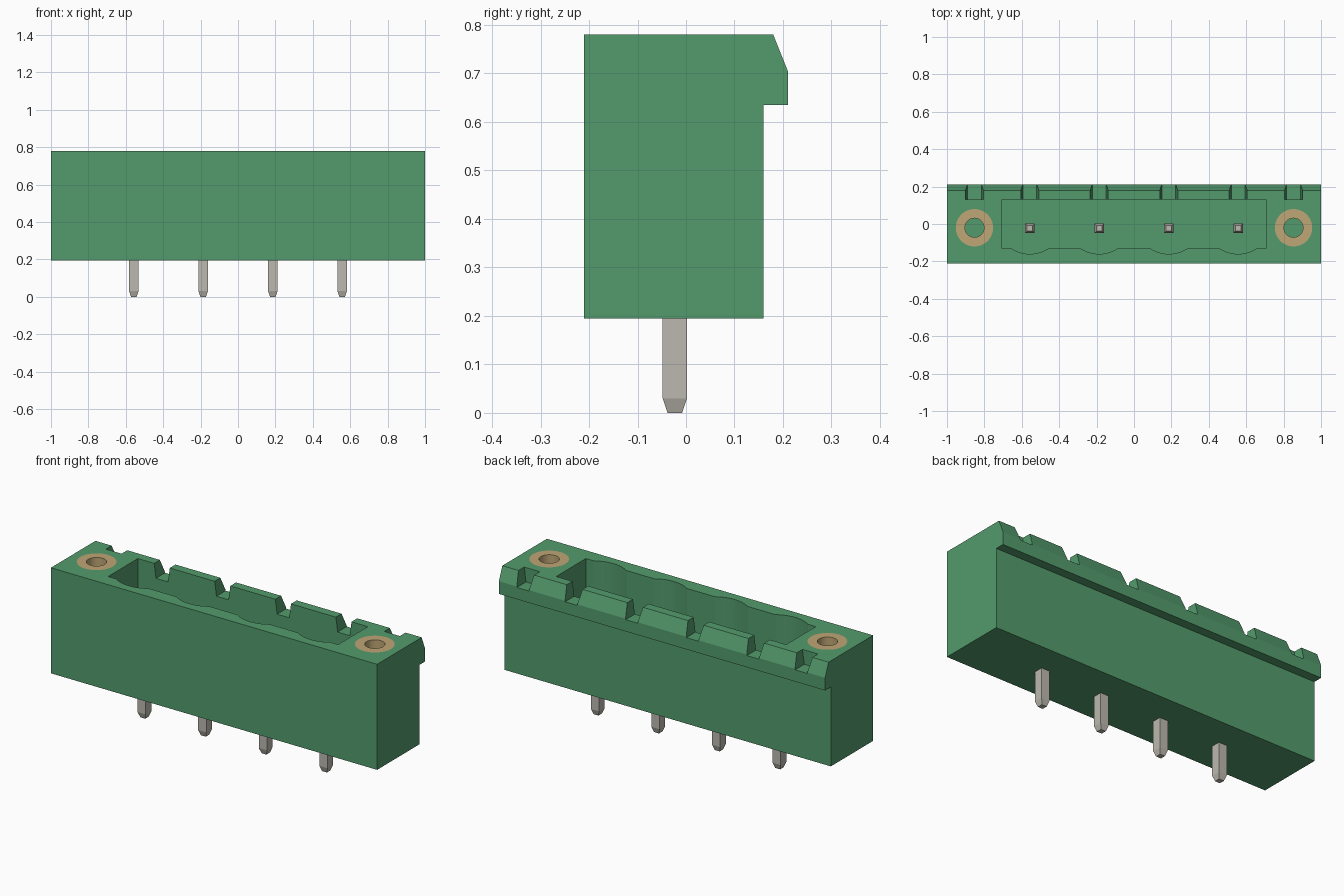
import bpy, bmesh, math
from mathutils import Vector

if "Cube" in bpy.data.objects:
    bpy.data.objects.remove(bpy.data.objects["Cube"], do_unlink=True)


def material(name, rgb, metallic=0.0):
    m = bpy.data.materials.new(name)
    m.use_nodes = True
    m.diffuse_color = (*rgb, 1)
    bsdf = m.node_tree.nodes["Principled BSDF"]
    bsdf.inputs["Base Color"].default_value = (*rgb, 1)
    bsdf.inputs["Metallic"].default_value = metallic
    return m


GREEN = material("green plastic", (0.087, 0.33, 0.152))
BRASS = material("brass", (0.52, 0.385, 0.18))
TIN = material("tinned metal", (0.50, 0.485, 0.425))

PIN_X = [-0.557, -0.186, 0.186, 0.557]
PIN_Y = -0.023
NUT_X = [-0.853, 0.853]
NUT_Y = -0.02
TOP, BASE, FLOOR, NUT_FLOOR = 0.78, 0.195, 0.28, 0.45


def mesh_object(name, bm, mat):
    bmesh.ops.recalc_face_normals(bm, faces=bm.faces)
    me = bpy.data.meshes.new(name)
    bm.to_mesh(me)
    bm.free()
    me.materials.append(mat)
    ob = bpy.data.objects.new(name, me)
    bpy.context.collection.objects.link(ob)
    return ob


def prism(name, outline, offset, mat):
    """Extrude a closed 3D outline along an offset vector."""
    bm = bmesh.new()
    face = bm.faces.new([bm.verts.new(p) for p in outline])
    new = bmesh.ops.extrude_face_region(bm, geom=[face])["geom"]
    verts = [v for v in new if isinstance(v, bmesh.types.BMVert)]
    bmesh.ops.translate(bm, verts=verts, vec=Vector(offset))
    return mesh_object(name, bm, mat)


def rings_to_solid(name, rings, mat, closed_loop=False):
    """Skin a list of equal-length rings; cap the ends or join last to first."""
    bm = bmesh.new()
    rows = [[bm.verts.new(p) for p in ring] for ring in rings]
    n = len(rows[0])
    pairs = list(zip(rows, rows[1:]))
    if closed_loop:
        pairs.append((rows[-1], rows[0]))
    else:
        bm.faces.new(rows[0])
        bm.faces.new(rows[-1])
    for a, b in pairs:
        for i in range(n):
            j = (i + 1) % n
            bm.faces.new((a[i], a[j], b[j], b[i]))
    return mesh_object(name, bm, mat)


def circle(x, y, z, r, n=40):
    return [(x + r * math.cos(2 * math.pi * i / n),
             y + r * math.sin(2 * math.pi * i / n), z) for i in range(n)]


def square(x, y, z, h):
    return [(x - h, y - h, z), (x + h, y - h, z), (x + h, y + h, z), (x - h, y + h, z)]


def cut(target, cutter):
    cutter.hide_render = True
    mod = target.modifiers.new("cut", "BOOLEAN")
    mod.operation = "DIFFERENCE"
    mod.solver = "EXACT"
    mod.object = cutter
    bpy.context.view_layer.objects.active = target
    bpy.ops.object.modifier_apply(modifier=mod.name)
    bpy.data.objects.remove(cutter, do_unlink=True)


# Housing: side profile with a chamfered latch lip along the back
profile = [(-0.21, BASE), (0.16, BASE), (0.16, 0.635), (0.21, 0.635),
           (0.21, 0.705), (0.18, TOP), (-0.21, TOP)]
housing = prism("housing", [(-1, y, z) for y, z in profile], (2, 0, 0), GREEN)

# Plug cavity with a shallow scallop in the front wall at each pin
R, HALF, WALL = 0.18, 0.1, -0.13
outline = [(0.705, 0.13), (-0.705, 0.13), (-0.705, WALL)]
spread = math.asin(HALF / R)
for x in PIN_X:
    for i in range(13):
        a = spread * (i / 6 - 1)
        outline.append((x + R * math.sin(a),
                        WALL - R * (math.cos(a) - math.cos(spread))))
outline.append((0.705, WALL))
cut(housing, prism("cavity_cutter", [(x, y, FLOOR) for x, y in outline],
                   (0, 0, TOP - FLOOR + 0.1), GREEN))

# Flared notches across the back rim
for x in PIN_X + NUT_X:
    y0 = 0.10 if x in PIN_X else 0.13
    low, high, z0, z1 = 0.037, 0.048, 0.70, TOP
    over = high + (high - low) * 0.5
    shape = [(x - low, z0), (x + low, z0), (x + over, z1 + 0.04), (x - over, z1 + 0.04)]
    cut(housing, prism("notch_cutter", [(px, y0, pz) for px, pz in shape],
                       (0, 0.2, 0), GREEN))

# Threaded inserts: bored pockets holding brass sleeves
for side, x in zip(("right", "left"), NUT_X):
    cut(housing, rings_to_solid("bore_cutter", [circle(x, NUT_Y, NUT_FLOOR, 0.1),
                                                circle(x, NUT_Y, TOP + 0.1, 0.1)], GREEN))
    sleeve = rings_to_solid(side + "_brass_insert",
                            [circle(x, NUT_Y, NUT_FLOOR, 0.1), circle(x, NUT_Y, TOP, 0.1),
                             circle(x, NUT_Y, TOP, 0.051), circle(x, NUT_Y, NUT_FLOOR, 0.051)],
                            BRASS, closed_loop=True)
    bpy.ops.object.select_all(action="DESELECT")
    sleeve.select_set(True)
    bpy.context.view_layer.objects.active = sleeve
    bpy.ops.object.shade_smooth_by_angle(angle=math.radians(30))

# Contact pins: square, tapered at both ends, running through the floor
for i, x in enumerate(PIN_X):
    sections = [(0.0, 0.015), (0.03, 0.025), (0.57, 0.025), (0.60, 0.015)]
    rings_to_solid(f"contact_pin_{i + 1}",
                   [square(x, PIN_Y, z, h) for z, h in sections], TIN)
